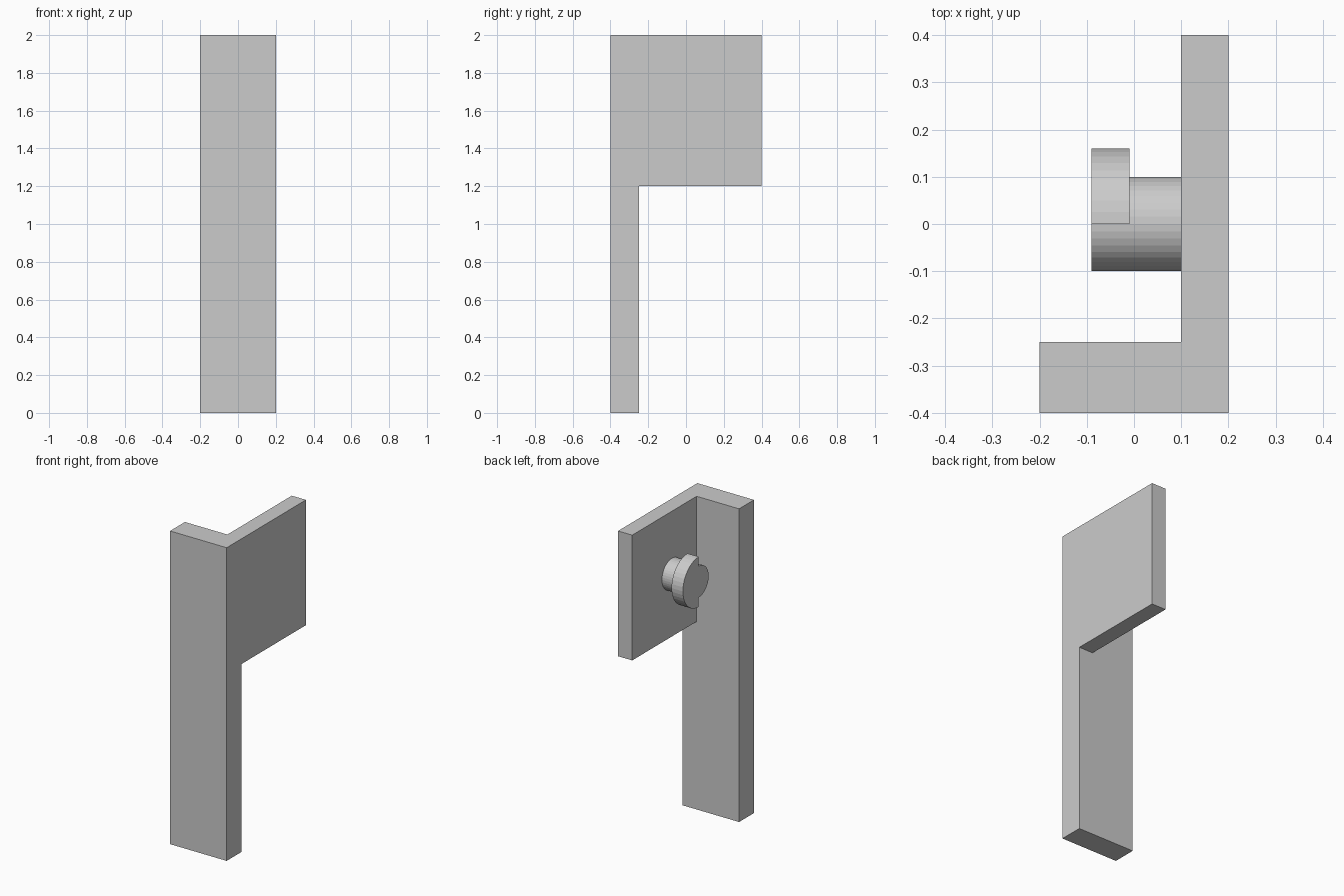
import bpy, bmesh, math
from mathutils import Matrix

if "Cube" in bpy.data.objects:
    bpy.data.objects.remove(bpy.data.objects["Cube"])

grey = bpy.data.materials.new("light_grey")
grey.diffuse_color = (0.6, 0.6, 0.6, 1)
grey.use_nodes = True
grey.node_tree.nodes["Principled BSDF"].inputs["Base Color"].default_value = grey.diffuse_color


def finish(name, bm):
    bmesh.ops.recalc_face_normals(bm, faces=bm.faces)
    mesh = bpy.data.meshes.new(name)
    bm.to_mesh(mesh)
    bm.free()
    mesh.materials.append(grey)
    obj = bpy.data.objects.new(name, mesh)
    bpy.context.collection.objects.link(obj)
    return obj


def box(name, lo, hi):
    bm = bmesh.new()
    bmesh.ops.create_cube(bm, size=1)
    for v in bm.verts:
        v.co = [a + (c + 0.5) * (b - a) for a, b, c in zip(lo, hi, v.co)]
    return finish(name, bm)


def disc(name, radius, x0, x1, half=False):
    """Cylinder along x at the knob centre; half keeps only the +y side."""
    bm = bmesh.new()
    m = Matrix.Translation(((x0 + x1) / 2, 0, 1.6)) @ Matrix.Rotation(math.pi / 2, 4, 'Y')
    bmesh.ops.create_cone(bm, cap_ends=True, segments=40, radius1=radius,
                          radius2=radius, depth=x1 - x0, matrix=m)
    if half:
        cut = bmesh.ops.bisect_plane(bm, geom=bm.verts[:] + bm.edges[:] + bm.faces[:],
                                     dist=1e-5, plane_co=(0, 0, 0),
                                     plane_no=(0, -1, 0), clear_outer=True)
        bmesh.ops.holes_fill(bm, edges=[e for e in bm.edges if e.is_boundary])
    return finish(name, bm)


# Tall front board and side plate, merged into one L-shaped bracket
bracket = box("bracket", (-0.2, -0.4, 0), (0.2, -0.25, 2))
plate = box("side_plate", (0.1, -0.4, 1.2), (0.2, 0.4, 2))
union = bracket.modifiers.new("merge_plate", 'BOOLEAN')
union.operation = 'UNION'
union.solver = 'EXACT'
union.object = plate
bpy.context.view_layer.objects.active = bracket
bpy.ops.object.modifier_apply(modifier=union.name)
bpy.data.objects.remove(plate)

# Round peg on the inner face, with a half-disc catch at its end
disc("peg", 0.1, -0.09, 0.1)
disc("half_disc_catch", 0.16, -0.09, -0.01, half=True)
